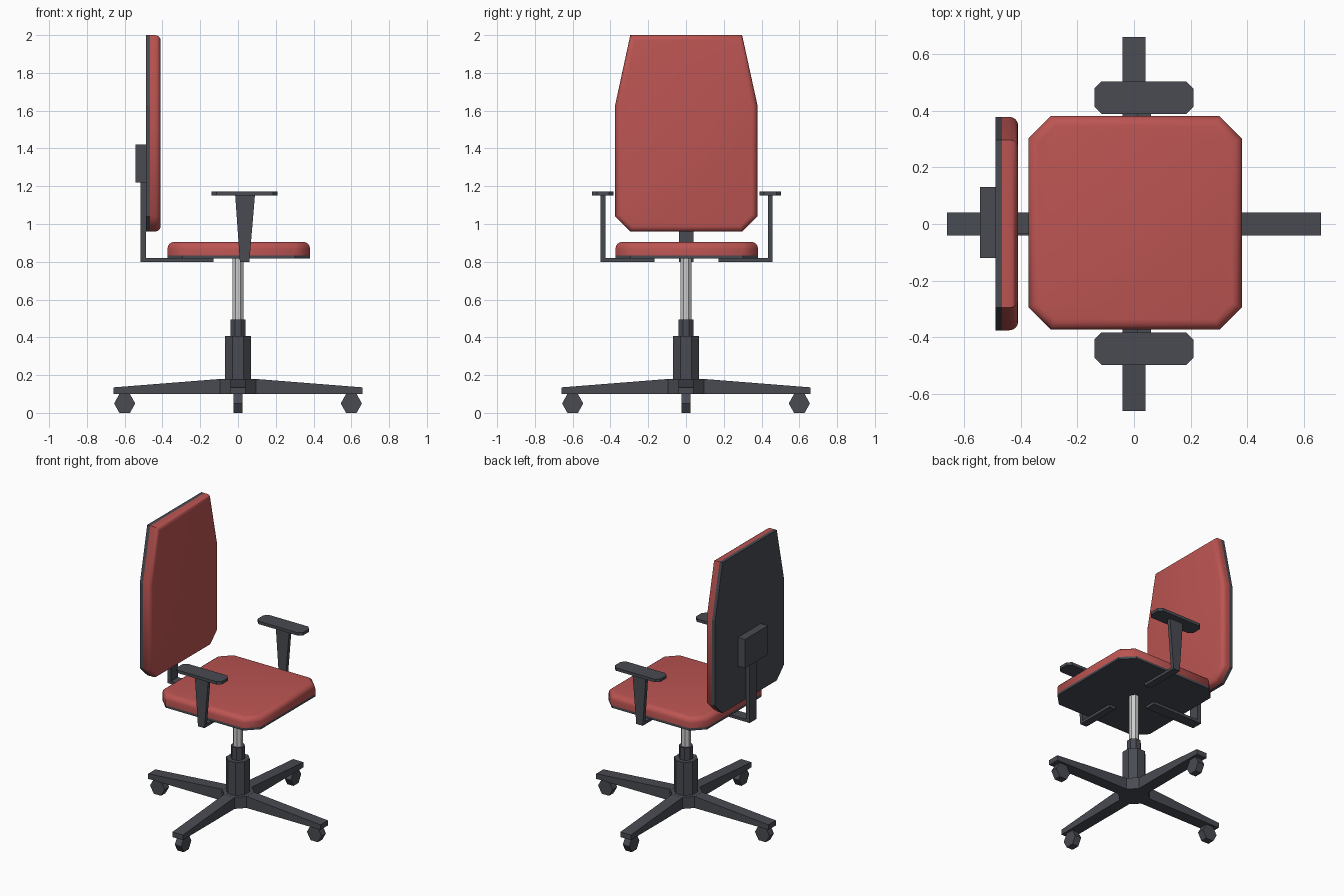
import bpy, bmesh, math
from mathutils import Matrix

if "Cube" in bpy.data.objects:
    bpy.data.objects.remove(bpy.data.objects["Cube"])


def material(name, color):
    m = bpy.data.materials.new(name)
    m.diffuse_color = color
    m.use_nodes = True
    m.node_tree.nodes["Principled BSDF"].inputs["Base Color"].default_value = m.diffuse_color
    return m


RED = material("red_fabric", (0.50, 0.09, 0.085, 1))
DARK = material("dark_plastic", (0.065, 0.07, 0.085, 1))


def prism(name, pts, axis, lo, hi, mat=DARK, turn=0.0, soft=0.0):
    """Extrude a 2D profile along an axis; soft rounds the rim at the hi end."""
    place = {"x": lambda a, b, t: (t, a, b),
             "y": lambda a, b, t: (a, t, b),
             "z": lambda a, b, t: (a, b, t)}[axis]
    bm = bmesh.new()
    low = [bm.verts.new(place(a, b, lo)) for a, b in pts]
    high = [bm.verts.new(place(a, b, hi)) for a, b in pts]
    n = len(pts)
    bm.faces.new(low)
    top = bm.faces.new(high)
    for i in range(n):
        j = (i + 1) % n
        bm.faces.new((low[i], low[j], high[j], high[i]))
    bmesh.ops.recalc_face_normals(bm, faces=bm.faces[:])
    if soft:
        bmesh.ops.bevel(bm, geom=list(top.edges), offset=soft, segments=4,
                        profile=0.5, affect='EDGES', clamp_overlap=True)
    bm.transform(Matrix.Rotation(turn, 4, 'Z'))
    me = bpy.data.meshes.new(name)
    bm.to_mesh(me)
    bm.free()
    if mat:
        me.materials.append(mat)
    ob = bpy.data.objects.new(name, me)
    bpy.context.collection.objects.link(ob)
    if soft:
        bpy.ops.object.select_all(action='DESELECT')
        ob.select_set(True)
        bpy.context.view_layer.objects.active = ob
        bpy.ops.object.shade_smooth_by_angle(angle=math.radians(60))
    return ob


def rect(a0, a1, b0, b1, c=0.0):
    """Rectangle, optionally with chamfered corners."""
    if not c:
        return [(a0, b0), (a1, b0), (a1, b1), (a0, b1)]
    return [(a0 + c, b0), (a1 - c, b0), (a1, b0 + c), (a1, b1 - c),
            (a1 - c, b1), (a0 + c, b1), (a0, b1 - c), (a0, b0 + c)]


def octagon(apothem):
    r = apothem / math.cos(math.pi / 8)
    return [(r * math.cos(math.pi * (i + 0.5) / 4),
             r * math.sin(math.pi * (i + 0.5) / 4)) for i in range(8)]


# seat
seat = rect(-0.373, 0.381, -0.373, 0.381, 0.08)
prism("seat_shell", seat, "z", 0.818, 0.834)
prism("seat_cushion", seat, "z", 0.834, 0.905, RED, soft=0.035)

# backrest
back = [(-0.295, 0.96), (0.297, 0.96), (0.378, 1.04), (0.378, 1.63),
        (0.297, 2.0), (-0.295, 2.0), (-0.375, 1.63), (-0.375, 1.04)]
prism("back_shell", back, "x", -0.488, -0.465)
prism("back_cushion", back, "x", -0.465, -0.409, RED, soft=0.03)

# backrest support
prism("back_plate", rect(-0.12, 0.13, 1.22, 1.42), "x", -0.543, -0.487)
prism("back_support", [(-0.13, 0.8), (-0.13, 0.819), (-0.488, 0.819),
                       (-0.488, 1.23), (-0.515, 1.23), (-0.515, 0.8)],
      "y", -0.036, 0.04)

# armrests
for side, s in (("left", -1), ("right", 1)):
    c = 0.003
    pad = sorted((c + s * 0.386, c + s * 0.5))
    prism(side + "_arm_pad", rect(-0.14, 0.21, *pad, 0.025), "z", 1.152, 1.172)
    prism(side + "_arm_post", [(0.01, 0.8), (0.06, 0.8), (0.09, 1.155), (-0.015, 1.155)],
          "y", *sorted((c + s * 0.43, c + s * 0.455)))
    prism(side + "_arm_bracket", rect(0.01, 0.06, *sorted((c + s * 0.17, c + s * 0.44))),
          "z", 0.8, 0.819)

# column
prism("gas_lift", octagon(0.03), "z", 0.45, 0.82, None)
prism("column_collar", octagon(0.041), "z", 0.38, 0.495)
prism("column_sleeve", octagon(0.07), "z", 0.17, 0.408)
prism("base_hub", octagon(0.095), "z", 0.1, 0.18)

# legs and casters
wheel = [(0.6 + 0.056 * math.cos(math.pi * i / 3),
          0.05 + 0.058 * math.sin(math.pi * i / 3)) for i in range(6)]
for i in range(4):
    turn = i * math.pi / 2
    prism(f"base_leg_{i + 1}", [(0.06, 0.1), (0.66, 0.1), (0.66, 0.135), (0.09, 0.18), (0.06, 0.18)],
          "y", -0.04, 0.04, turn=turn)
    prism(f"caster_{i + 1}", wheel, "y", -0.024, 0.024, turn=turn)
